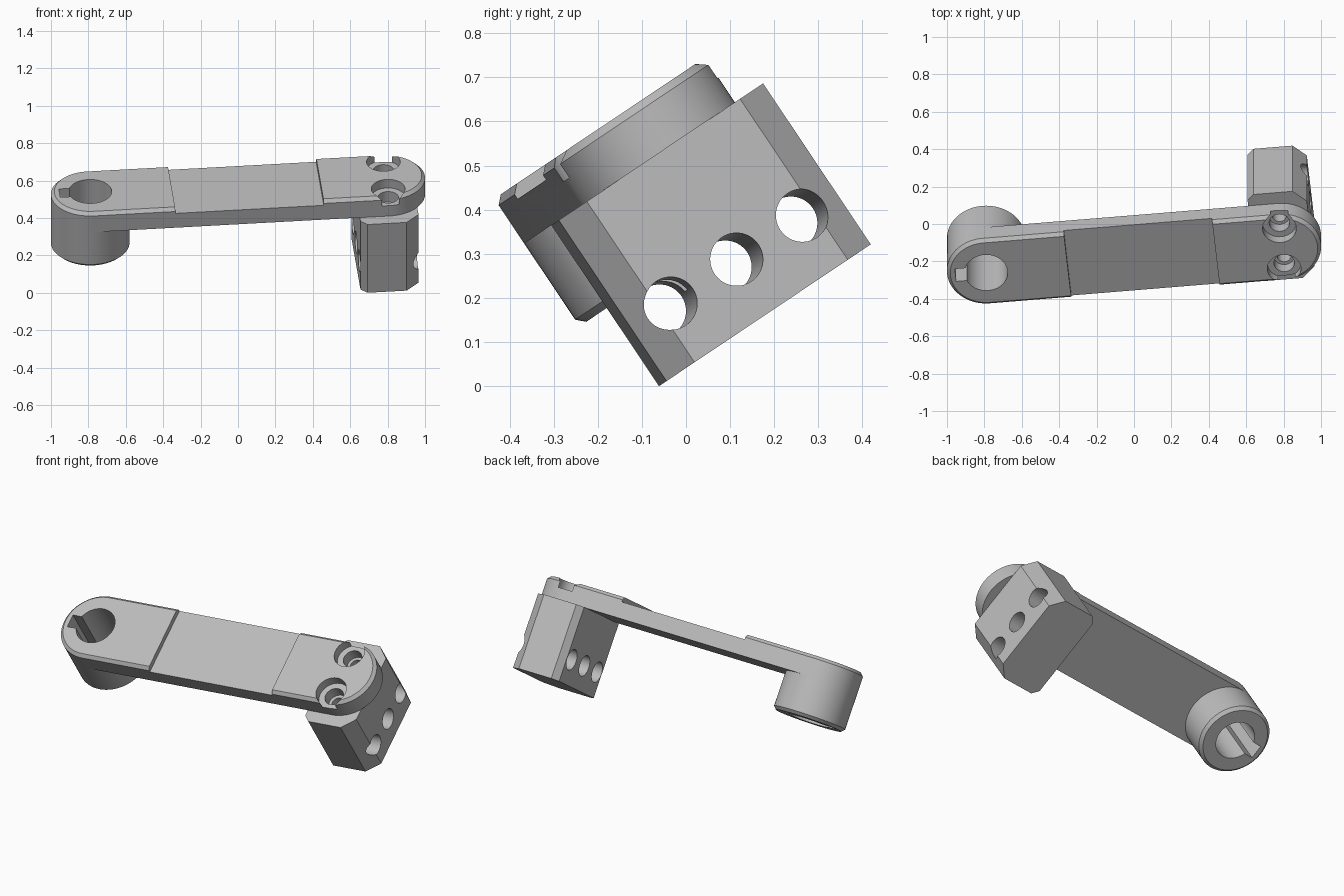
import bpy, bmesh, math
from mathutils import Matrix

cube = bpy.data.objects.get("Cube")
if cube:
    bpy.data.objects.remove(cube, do_unlink=True)

grey = bpy.data.materials.new("plain grey")
grey.use_nodes = True
grey.diffuse_color = (0.5, 0.5, 0.5, 1)
grey.node_tree.nodes["Principled BSDF"].inputs["Base Color"].default_value = (0.5, 0.5, 0.5, 1)

# Pose of the whole lever: built flat along x, then swung and tilted
POSE = (Matrix.Rotation(math.radians(33.8), 4, 'X')
        @ Matrix.Translation((0, 0.1625, 0))
        @ Matrix.Rotation(math.radians(5.6), 4, 'Z'))

END = 0.794      # distance of each end centre from the middle
R = 0.21         # end radius
BOTTOM, TOP = 0.473, 0.595
CH = 0.018       # rim chamfer


def circle(cx, cy, r, n=64):
    return [(cx + r * math.cos(2 * math.pi * i / n), cy + r * math.sin(2 * math.pi * i / n))
            for i in range(n)]


def stadium(r, n=40):
    pts = []
    for side, start in ((1, -math.pi / 2), (-1, math.pi / 2)):
        for i in range(n + 1):
            a = start + math.pi * i / n
            pts.append((side * END + r * math.cos(a), r * math.sin(a)))
    return pts


def rect(x0, x1, y0, y1):
    return [(x0, y0), (x1, y0), (x1, y1), (x0, y1)]


def loft(name, rings):
    """Closed solid through a stack of (outline, height) rings."""
    bm = bmesh.new()
    loops = [[bm.verts.new((x, y, h)) for x, y in pts] for pts, h in rings]
    n = len(loops[0])
    for a, b in zip(loops, loops[1:]):
        for i in range(n):
            j = (i + 1) % n
            bm.faces.new((a[i], a[j], b[j], b[i]))
    bm.faces.new(loops[0][::-1])
    bm.faces.new(loops[-1])
    mesh = bpy.data.meshes.new(name)
    bm.normal_update()
    bm.to_mesh(mesh)
    bm.free()
    obj = bpy.data.objects.new(name, mesh)
    bpy.context.collection.objects.link(obj)
    return obj


def prism(pts, h0, h1):
    obj = loft("cutter", [(pts, h0), (pts, h1)])
    obj.hide_render = True
    return obj


def finish(obj, cutters):
    """Cut, pose, colour and shade a part, then drop its cutters."""
    for c in cutters:
        m = obj.modifiers.new("cut", 'BOOLEAN')
        m.operation, m.solver, m.object = 'DIFFERENCE', 'EXACT', c
    bpy.context.view_layer.update()
    deps = bpy.context.evaluated_depsgraph_get()
    mesh = bpy.data.meshes.new_from_object(obj.evaluated_get(deps))
    obj.modifiers.clear()
    obj.data = mesh
    for c in cutters:
        bpy.data.objects.remove(c, do_unlink=True)
    mesh.transform(POSE)
    mesh.materials.clear()
    mesh.materials.append(grey)
    mesh.shade_smooth()
    mesh.set_sharp_from_angle(angle=math.radians(30))


def bore_cutters():
    # shaft bore with keyway on the outer side
    return [prism(circle(-END, 0, 0.115), 0.1, 0.8),
            prism(rect(-END - 0.165, -END, -0.04, 0.04), 0.09, 0.81)]


# Arm: rounded bar with a shallow recess between its two raised ends
arm = loft("arm", [(stadium(R), BOTTOM), (stadium(R), TOP - CH), (stadium(R - CH), TOP)])
cuts = [prism(rect(-0.357, 0.44, -0.4, 0.4), 0.565, 0.8)] + bore_cutters()
for side in (-1, 1):
    cuts.append(prism(circle(END, side * 0.13, 0.09), 0.54, 0.8))     # counterbore
    cuts.append(prism(circle(END, side * 0.13, 0.055, 40), 0.3, 0.7))  # screw clearance
finish(arm, cuts)

# Boss under the shaft end
boss = loft("shaft_boss", [(circle(-END, 0, R - CH), 0.247), (circle(-END, 0, R), 0.247 + CH),
                           (circle(-END, 0, R), BOTTOM)])
finish(boss, bore_cutters())

# Block under the far end, with wide outer and narrow inner corner chamfers
profile = [(-0.125, -0.28), (0.085, -0.28), (0.155, -0.21), (0.155, 0.21),
           (0.085, 0.28), (-0.125, 0.28), (-0.16, 0.245), (-0.16, -0.245)]
profile = [(END + x, y) for x, y in profile]
block = loft("clamp_block", [(profile, 0.034), (profile, BOTTOM)])
cuts = []
for y in (-0.18, 0, 0.18):                       # cross holes
    c = prism(circle(0, 0, 0.06, 48), -0.4, 0.4)
    c.data.transform(Matrix.Translation((END, y, 0.175)) @ Matrix.Rotation(math.pi / 2, 4, 'Y'))
    cuts.append(c)
for side in (-1, 1):                             # screw holes
    cuts.append(prism(circle(END, side * 0.13, 0.037, 40), 0.18, 0.6))
finish(block, cuts)
